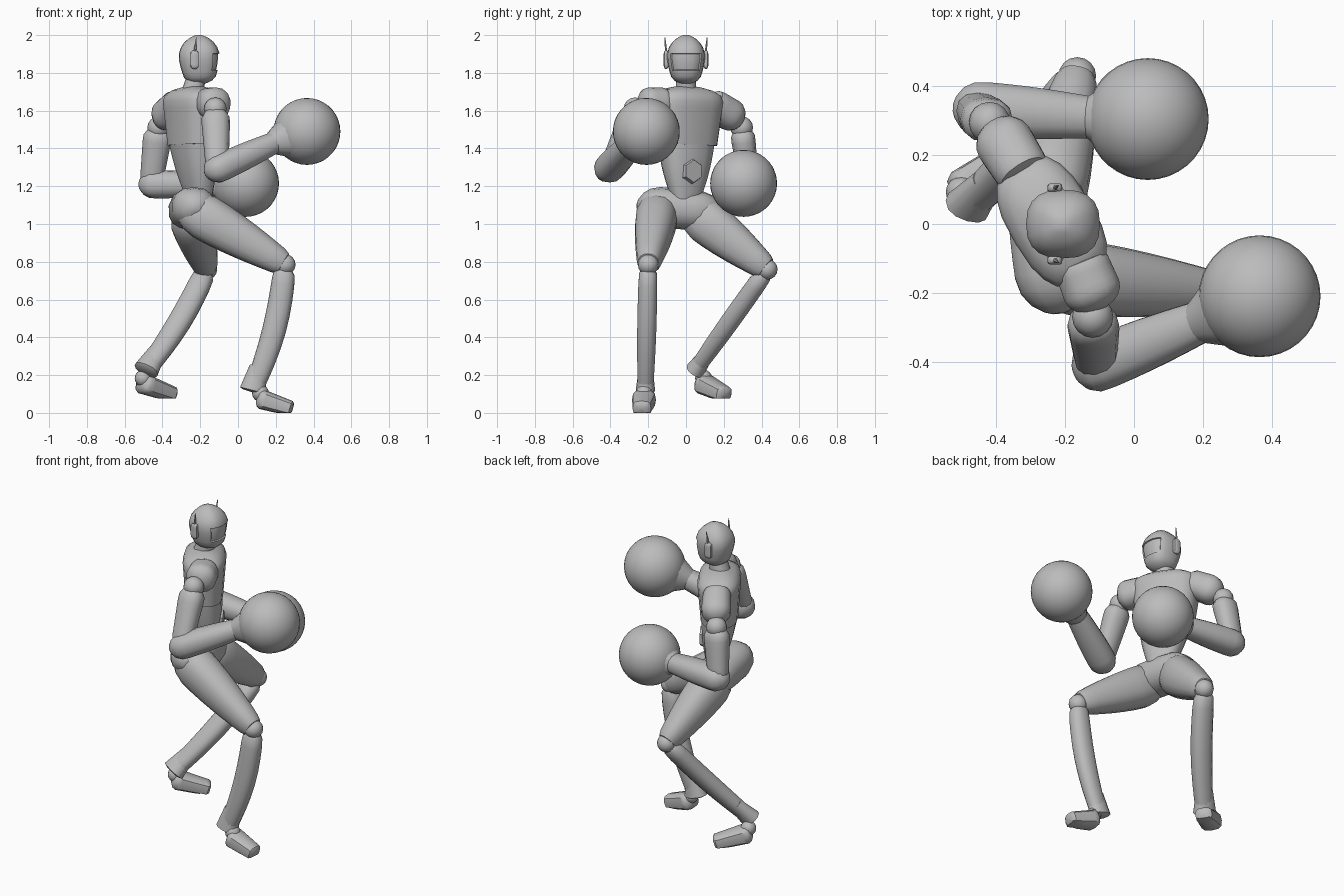
import bpy, bmesh, math
from mathutils import Vector

cube = bpy.data.objects.get("Cube")
if cube:
    bpy.data.objects.remove(cube)

# The single material
grey = bpy.data.materials.new("plain_grey")
grey.use_nodes = True
grey.diffuse_color = (.5, .5, .5, 1)
shader = grey.node_tree.nodes["Principled BSDF"]
shader.inputs["Base Color"].default_value = grey.diffuse_color

parts = []
UP = Vector((0, 0, 1))
AHEAD = Vector((1, 0, 0))
FACING = Vector((.86, .51, 0))


def finish(name, bm):
    """Turn a bmesh into a named grey object."""
    bmesh.ops.recalc_face_normals(bm, faces=bm.faces)
    mesh = bpy.data.meshes.new(name)
    bm.to_mesh(mesh)
    bm.free()
    mesh.materials.append(grey)
    part = bpy.data.objects.new(name, mesh)
    bpy.context.collection.objects.link(part)
    parts.append(part)
    return part


def rounding(distance, cap):
    """Radius factor of a domed end; distance is measured from that end."""
    if distance >= cap:
        return 1
    return max(.15, math.sqrt(1 - (1 - distance / cap) ** 2))


def superellipse(angle, power):
    """Point on a unit cross-section that squares up as power grows."""
    return [math.copysign(abs(c) ** (2 / power), c)
            for c in (math.cos(angle), math.sin(angle))]


def limb(name, a, b, start, end, squash=1, bulge=0, domes=(.1, .1),
         ref=UP, sides=14, power=2.3, bow=0, floor=None, steps=12):
    """Tapered body from a to b; radii run along ref, squash scales across."""
    a, b = Vector(a), Vector(b)
    axis = (b - a).normalized()
    along = (ref - axis * ref.dot(axis)).normalized()
    across = axis.cross(along)
    bm = bmesh.new()
    rings = []
    for i in range(steps + 1):
        t = (1 - math.cos(math.pi * i / steps)) / 2
        swell = math.sin(math.pi * t)
        radius = start + (end - start) * t + bulge * swell
        radius *= rounding(t, domes[0]) * rounding(1 - t, domes[1])
        centre = a.lerp(b, t) + along * bow * swell
        ring = []
        for k in range(sides):
            c, s = superellipse(math.tau * k / sides, power)
            point = centre + (along * c + across * s * squash) * radius
            if floor is not None:
                point.z = max(point.z, floor)
            ring.append(bm.verts.new(point))
        rings.append(ring)
    for low, high in zip(rings, rings[1:]):
        for k in range(sides):
            bm.faces.new((low[k - 1], low[k], high[k], high[k - 1]))
    bm.faces.new(rings[0])
    bm.faces.new(rings[-1])
    return finish(name, bm)


def ball(name, centre, radius, segments=16):
    bm = bmesh.new()
    bmesh.ops.create_uvsphere(bm, u_segments=segments,
                              v_segments=segments // 2, radius=radius)
    bmesh.ops.translate(bm, verts=bm.verts, vec=centre)
    finish(name, bm)


def inset_visor(head):
    """Sink the forward faces at eye height."""
    bm = bmesh.new()
    bm.from_mesh(head.data)
    visor = [f for f in bm.faces
             if f.normal.x > .5 and 1.81 < f.calc_center_median().z < 1.92]
    bmesh.ops.inset_region(bm, faces=visor, thickness=.005)
    bmesh.ops.inset_region(bm, faces=visor, thickness=.002, depth=-.008)
    bm.to_mesh(head.data)
    bm.free()


# Head with inset visor
head = limb("head", (-.2, 0, 1.74), (-.21, 0, 2), start=.07, end=.1, bulge=.022,
            squash=.93, domes=(.15, .45), ref=AHEAD, sides=20, power=2.5)
inset_visor(head)

# Ear pieces and antennas
for side, y in (("right", -.105), ("left", .105)):
    limb(side + "_ear_piece", (-.23, y, 1.82), (-.23, y, 1.92), start=.022, end=.022,
         squash=.6, domes=(.2, .2), ref=AHEAD, sides=12, power=4)
    limb(side + "_antenna", (-.23, y, 1.9), (-.22, y * 1.06, 1.99), start=.008, end=.002,
         ref=AHEAD, sides=6)

# Neck and trunk
limb("neck", (-.245, 0, 1.68), (-.22, 0, 1.78), start=.06, end=.05,
     domes=(0, 0), ref=AHEAD)
limb("chest", (-.235, 0, 1.42), (-.24, .01, 1.73), start=.107, end=.13, squash=1.6,
     domes=(0, .25), ref=FACING, sides=20, power=2.7)
limb("abdomen", (-.2, 0, 1.1), (-.235, 0, 1.43), start=.045, end=.105, squash=1.5,
     bulge=.008, domes=(0, 0), ref=FACING, sides=18, power=2.5)
limb("belly_plate", (-.16, .025, 1.28), (-.13, .042, 1.28), start=.075, end=.06,
     squash=.9, domes=(0, 0), sides=6, power=2)
limb("pelvis", (-.22, -.26, 1.1), (-.27, .2, 1.06), start=.1, end=.095,
     squash=1.1, bulge=.01, domes=(.25, .3))

# Shoulder caps
limb("right_shoulder_cap", (-.16, -.1, 1.64), (-.1, -.25, 1.635), start=.082, end=.09,
     domes=(.1, .4))
limb("left_shoulder_cap", (-.31, .13, 1.645), (-.41, .29, 1.54), start=.08, end=.09,
     domes=(.1, .4))

# Arms and round gloves: shoulder, elbow, wrist, glove centre
ARMS = {
    "right": ((-.12, -.27, 1.61), (-.11, -.41, 1.29), (.19, -.285, 1.43), (.365, -.21, 1.49)),
    "left": ((-.42, .295, 1.51), (-.46, .335, 1.21), (-.13, .31, 1.21), (.04, .305, 1.215)),
}
for side, (shoulder, elbow, wrist, glove) in ARMS.items():
    shoulder, elbow, wrist, glove = map(Vector, (shoulder, elbow, wrist, glove))
    ball(side + "_shoulder_joint", shoulder, radius=.06)
    limb(side + "_upper_arm", shoulder, elbow, start=.08, end=.06, squash=.85,
         domes=(.2, .1), ref=AHEAD, sides=12)
    limb(side + "_forearm", elbow.lerp(wrist, -.2), wrist, start=.075, end=.058,
         squash=1.08, bulge=.006, domes=(.2, 0), sides=14)
    limb(side + "_glove_cuff", wrist.lerp(glove, -.1), wrist.lerp(glove, .4),
         start=.055, end=.11, domes=(0, 0))
    ball(side + "_glove", glove, radius=.177, segments=36)

# Legs and feet: hip, knee, ankle, shin bow, heel, toe, sole height
LEGS = {
    "right": ((-.32, -.14, 1.12), (.25, -.2, .785), (.075, -.215, .11), .03,
              (.1, -.22, .08), (.29, -.235, .02), 0),
    "left": ((-.27, 0, 1.1), (-.165, .43, .76), (-.49, .045, .22), .02,
             (-.52, .08, .16), (-.34, .21, .095), .075),
}
for side, (hip, knee, ankle, bow, heel, toe, sole) in LEGS.items():
    hip, knee, ankle, heel, toe = map(Vector, (hip, knee, ankle, heel, toe))
    limb(side + "_thigh", hip, knee, start=.13, end=.065, squash=.9, bulge=.015,
         domes=(.3, .03), sides=16)
    ball(side + "_knee_joint", knee, radius=.055)
    limb(side + "_shin", knee, ankle, start=.06, end=.05, squash=.82, bulge=.008,
         domes=(.1, .02), ref=AHEAD, bow=bow, sides=14)
    limb(side + "_shin_cuff", knee.lerp(ankle, .8), ankle, start=.048, end=.07,
         squash=.75, domes=(0, .05), ref=AHEAD, sides=12)
    ball(side + "_ankle_joint", heel.lerp(toe, .1) + UP * .03, radius=.045)
    limb(side + "_foot", heel, toe, start=.055, end=.04, squash=1.2,
         domes=(.15, .05), sides=12, power=3, floor=sole)

# Smooth shading with sharp edges kept
bpy.ops.object.select_all(action="DESELECT")
for part in parts:
    part.select_set(True)
bpy.context.view_layer.objects.active = head
bpy.ops.object.shade_smooth_by_angle(angle=math.radians(40))
